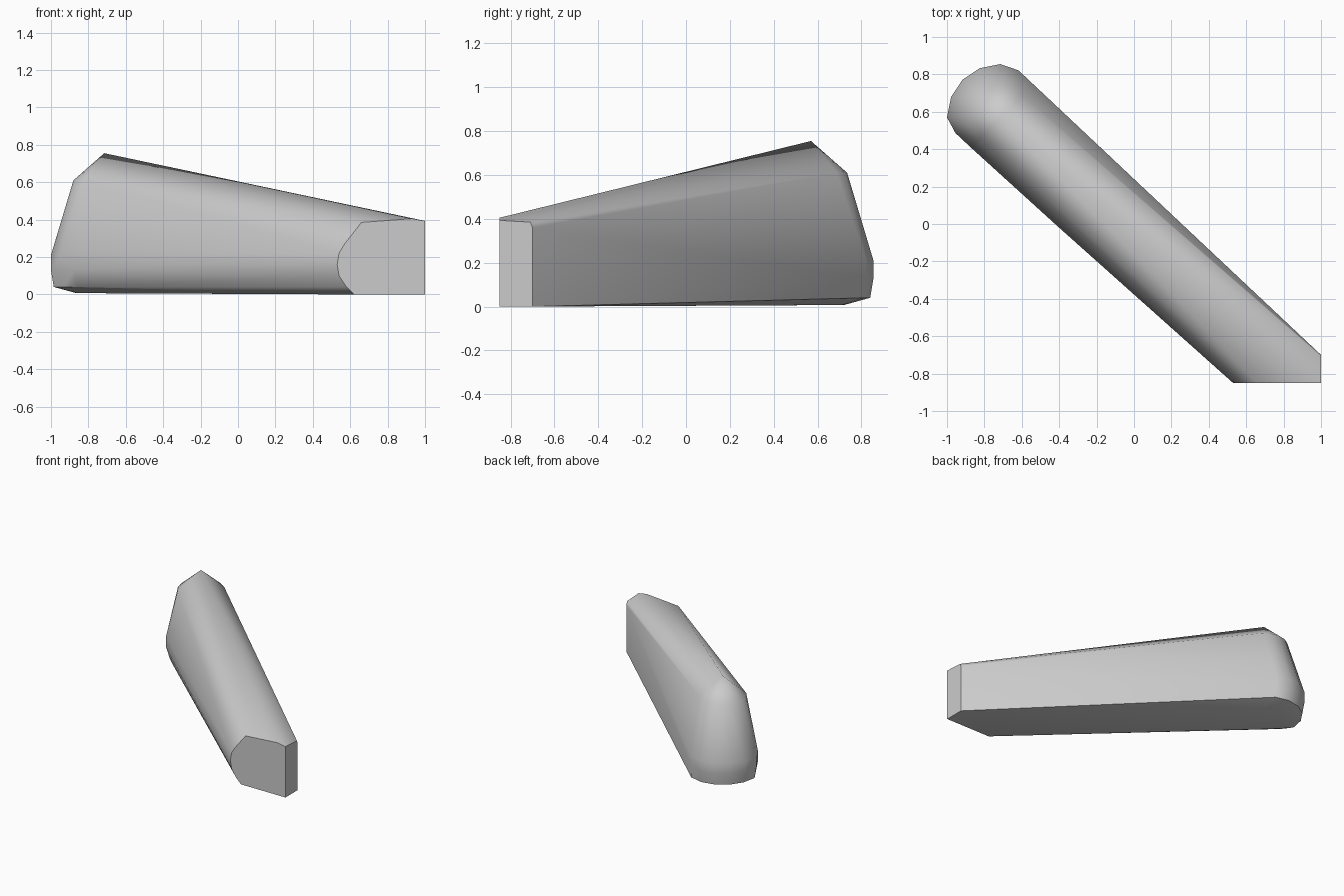
import bpy, bmesh, math
from mathutils import Vector

cube = bpy.data.objects.get("Cube")
if cube:
    bpy.data.objects.remove(cube, do_unlink=True)

grey = bpy.data.materials.new("plain grey")
grey.use_nodes = True
colour = (0.6, 0.6, 0.6, 1)
grey.diffuse_color = colour
grey.node_tree.nodes["Principled BSDF"].inputs["Base Color"].default_value = colour

CENTRE = Vector((-0.715, 0.57))
ACROSS = Vector((0.684, 0.729))  # sideways direction of the bar


def end_ring(radius, z, left, right, steps=16):
    """Rounded outline of the tall end, trimmed to the width of the bar."""
    points = []
    for i in range(steps):
        a = math.tau * i / steps
        p = Vector((math.cos(a), math.sin(a))) * radius
        if p.dot(Vector((ACROSS.y, -ACROSS.x))) > radius * 0.35:
            continue  # this side runs into the bar
        side = p.dot(ACROSS)
        p += ACROSS * (max(-left, min(right, side)) - side)
        points.append((*(CENTRE + p), z))
    return points


# Tall rounded end, from the underside to the peak
points = [(*CENTRE, 0.755)]
for radius, z, left, right in [
    (0.15, 0.007, 0.14, 0.15),
    (0.27, 0.04, 0.20, 0.247),
    (0.285, 0.13, 0.225, 0.25),
    (0.285, 0.21, 0.225, 0.25),
    (0.165, 0.61, 0.165, 0.175),
]:
    points += end_ring(radius, z, left, right)

# Gentle bulge along the left flank
points.append((-0.4, -0.02, 0.16))

# Low end, cut square at the front and at the side
front_profile = [(0.62, 0), (0.58, 0.04), (0.54, 0.1), (0.53, 0.16), (0.54, 0.22),
                 (0.57, 0.27), (0.66, 0.385), (0.93, 0.405), (1, 0.393), (1, 0)]
points += [(x, -0.85, z) for x, z in front_profile]
points += [(1, y, z) for y, z in [(-0.7, 0), (-0.7, 0.36), (-0.71, 0.385)]]

# Skin the outlines as one convex body
bm = bmesh.new()
for p in points:
    bm.verts.new(p)
bmesh.ops.remove_doubles(bm, verts=bm.verts, dist=0.005)
bmesh.ops.convex_hull(bm, input=bm.verts)
bmesh.ops.delete(bm, geom=[v for v in bm.verts if not v.link_faces], context="VERTS")
bmesh.ops.dissolve_limit(bm, angle_limit=math.radians(1), verts=bm.verts, edges=bm.edges)
bmesh.ops.recalc_face_normals(bm, faces=bm.faces)
mesh = bpy.data.meshes.new("tapered_bar")
bm.to_mesh(mesh)
bm.free()
mesh.materials.append(grey)

bar = bpy.data.objects.new("tapered_bar", mesh)
bpy.context.collection.objects.link(bar)
bpy.ops.object.select_all(action="DESELECT")
bar.select_set(True)
bpy.context.view_layer.objects.active = bar
bpy.ops.object.shade_smooth_by_angle(angle=math.radians(35))
